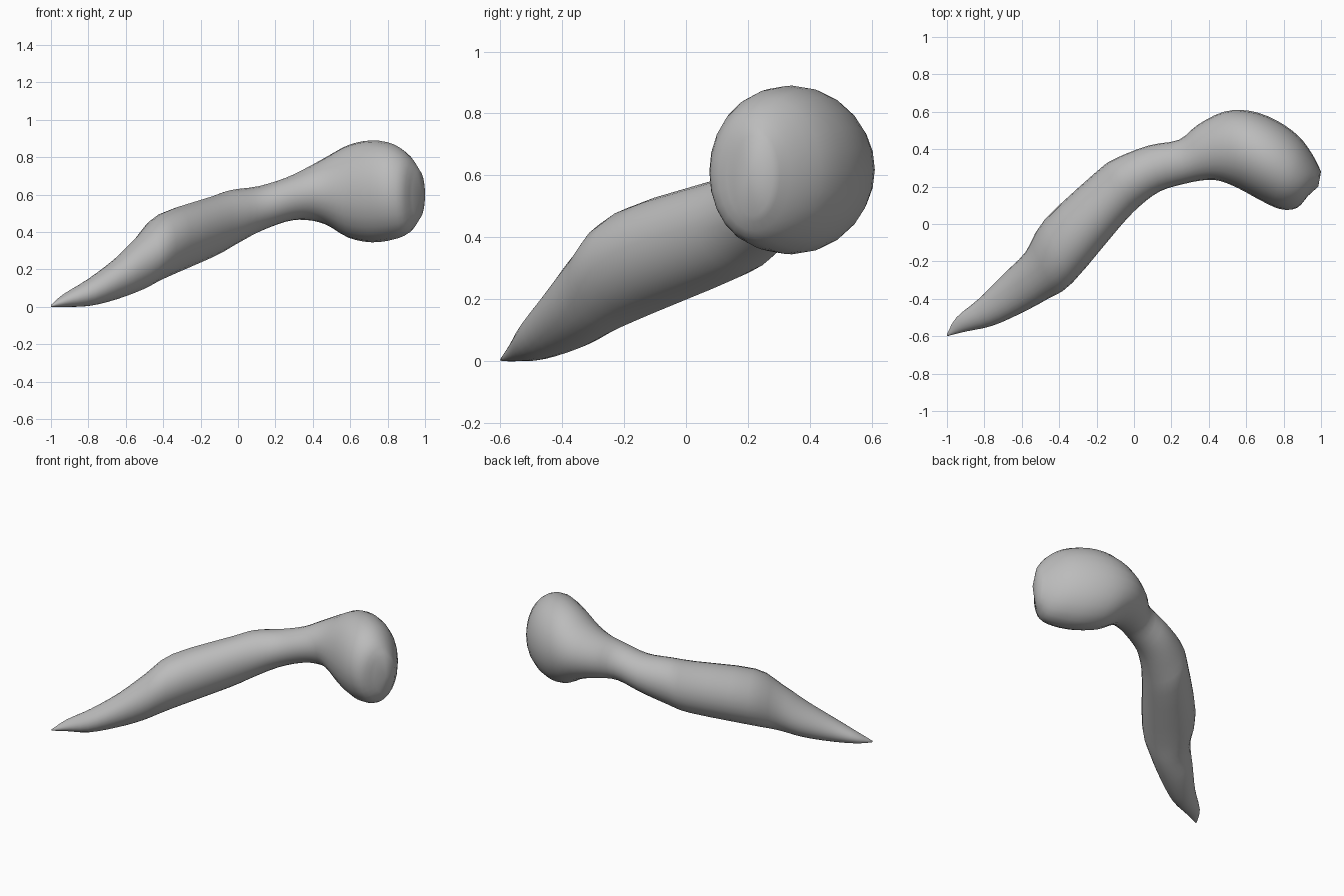
import bpy
import bmesh
from math import cos, sin, tau
from mathutils import Vector

default_cube = bpy.data.objects.get("Cube")
if default_cube:
    bpy.data.objects.remove(default_cube, do_unlink=True)

SIDES = 24
STEPS = 3

# Cross-sections from pointed tip to rounded head:
# back edge x, y, front edge x, y, then bottom and top height
SECTIONS = [
    (-1, -.59, -1, -.6, 0, .01),
    (-.95, -.5, -.9, -.575, 0, .07),
    (-.83, -.4, -.76, -.545, .005, .15),
    (-.69, -.26, -.61, -.48, .04, .26),
    (-.58, -.15, -.46, -.4, .09, .385),
    (-.48, .02, -.33, -.315, .15, .5),
    (-.2, .28, -.08, -.02, .265, .59),
    (-.1, .35, .03, .095, .325, .625),
    (.08, .42, .14, .175, .4, .645),
    (.24, .45, .27, .215, .455, .69),
    (.34, .53, .38, .235, .465, .74),
    (.48, .6, .46, .23, .44, .8),
    (.62, .605, .56, .19, .37, .865),
    (.76, .555, .67, .13, .345, .89),
    (.88, .47, .78, .08, .36, .87),
    (.955, .37, .87, .085, .395, .81),
    (1, .28, .93, .15, .47, .73),
]


def blend(a, b, c, d, t):
    """Smooth spline value between b and c."""
    return b + 0.5 * t * (c - a + t * (2 * a - 5 * b + 4 * c - d
                                       + t * (3 * (b - c) + d - a)))


def refine(sections):
    """Insert smooth in-between sections along the body."""
    padded = [sections[0]] + sections + [sections[-1]]
    result = []
    for i in range(len(sections) - 1):
        for step in range(STEPS):
            result.append([blend(*values, step / STEPS)
                           for values in zip(*padded[i:i + 4])])
    result.append(sections[-1])
    return result


def add_ring(bm, section):
    """Make one upright oval between the back and front edges."""
    back_x, back_y, front_x, front_y, low, high = section
    back, front = Vector((back_x, back_y, 0)), Vector((front_x, front_y, 0))
    middle = (back + front) / 2 + Vector((0, 0, (low + high) / 2))
    across = (front - back) / 2
    upward = Vector((0, 0, (high - low) / 2))
    return [bm.verts.new(middle + across * cos(tau * k / SIDES)
                         + upward * sin(tau * k / SIDES))
            for k in range(SIDES)]


def add_cap(bm, ring, push):
    """Close an end with a fan around a slightly raised centre."""
    centre = sum((v.co for v in ring), Vector()) / SIDES
    point = bm.verts.new(centre + push)
    for k in range(SIDES):
        bm.faces.new((ring[k], ring[(k + 1) % SIDES], point))


# Solid colour
grey = bpy.data.materials.new("plain_grey")
grey.use_nodes = True
colour = (.5, .5, .5, 1)
grey.diffuse_color = colour
shader = grey.node_tree.nodes["Principled BSDF"]
shader.inputs["Base Color"].default_value = colour
shader.inputs["Roughness"].default_value = .8

# Tapered curved body with a bulbous head
bm = bmesh.new()
rings = [add_ring(bm, section) for section in refine(SECTIONS)]
for ring, following in zip(rings, rings[1:]):
    for k in range(SIDES):
        n = (k + 1) % SIDES
        bm.faces.new((ring[k], ring[n], following[n], following[k]))
add_cap(bm, rings[0], Vector())
add_cap(bm, rings[-1], Vector((.02, -.015, 0)))
bmesh.ops.recalc_face_normals(bm, faces=bm.faces[:])

mesh = bpy.data.meshes.new("tapered_body")
bm.to_mesh(mesh)
bm.free()
mesh.materials.append(grey)
body = bpy.data.objects.new("tapered_body", mesh)
bpy.context.collection.objects.link(body)

# Soft shading over the whole surface
bpy.ops.object.select_all(action="DESELECT")
body.select_set(True)
bpy.context.view_layer.objects.active = body
bpy.ops.object.shade_smooth()
